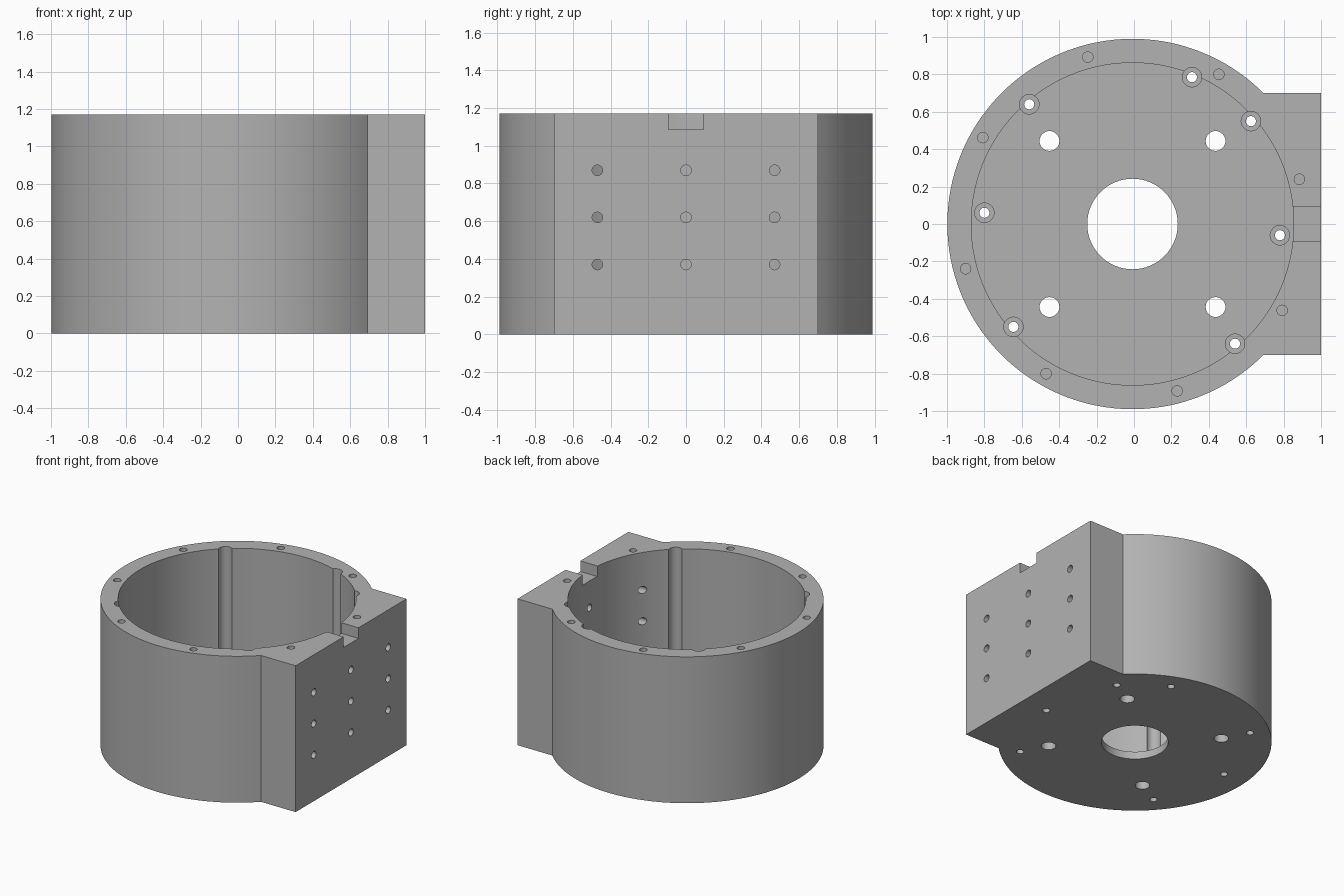
import bpy, bmesh
from math import sin, cos, radians, pi, asin
from mathutils import Matrix, Vector

if "Cube" in bpy.data.objects:
    bpy.data.objects.remove(bpy.data.objects["Cube"], do_unlink=True)

CX, R, H = -0.008, 0.99, 1.17       # drum axis, outer radius, height
INNER, FLOOR = 0.862, 0.06          # cavity radius, floor thickness
HALF = 0.70                         # half width of the flat mounting block

grey = bpy.data.materials.new("plain grey")
grey.use_nodes = True
grey.diffuse_color = (0.45, 0.45, 0.45, 1)
grey.node_tree.nodes["Principled BSDF"].inputs["Base Color"].default_value = (0.45, 0.45, 0.45, 1)


def make_object(name, bm):
    bmesh.ops.recalc_face_normals(bm, faces=bm.faces)
    mesh = bpy.data.meshes.new(name)
    bm.to_mesh(mesh)
    bm.free()
    mesh.materials.append(grey)
    obj = bpy.data.objects.new(name, mesh)
    bpy.context.collection.objects.link(obj)
    return obj


def add_cylinder(bm, x, y, z0, z1, r, n=24):
    bmesh.ops.create_cone(bm, cap_ends=True, segments=n, radius1=r, radius2=r, depth=z1 - z0,
                          matrix=Matrix.Translation((x, y, (z0 + z1) / 2)))


def upright_holes(name, points, z0, z1, r, n=24):
    bm = bmesh.new()
    for x, y in points:
        add_cylinder(bm, x, y, z0, z1, r, n)
    return make_object(name, bm)


# Drum outline with the flat block on its left side
bm = bmesh.new()
start = asin(HALF / R)
steps = 128
outline = [(CX + R * cos(a), R * sin(a)) for a in
           (start + (2 * pi - 2 * start) * i / steps for i in range(steps + 1))]
outline += [(1, -HALF), (1, HALF)]
base = bm.faces.new([bm.verts.new((x, y, 0)) for x, y in outline])
top = bmesh.ops.extrude_face_region(bm, geom=[base])["geom"]
bmesh.ops.translate(bm, verts=[v for v in top if isinstance(v, bmesh.types.BMVert)], vec=(0, 0, H))
housing = make_object("housing", bm)

# Hole layouts
screws = [(-0.56, 0.64), (0.31, 0.785), (0.625, 0.55), (-0.80, 0.06),
          (0.78, -0.06), (-0.645, -0.55), (0.54, -0.64)]
rim = [(CX + 0.924 * cos(radians(15 + 45 * k)), 0.924 * sin(radians(15 + 45 * k))) for k in range(8)]
mounts = [(CX + sx * 0.444, sy * 0.444) for sx in (-1, 1) for sy in (-1, 1)]

cutters = [
    upright_holes("cavity_cutter", [(CX, 0)], FLOOR, H + 0.2, INNER, 128),
    upright_holes("screw_channel_cutter", screws, FLOOR * 0.5, H + 0.1, 0.052, 32),
    upright_holes("screw_hole_cutter", screws, -0.1, FLOOR + 0.1, 0.027),
    upright_holes("rim_hole_cutter", rim, H - 0.25, H + 0.1, 0.028),
    upright_holes("mount_hole_cutter", mounts, -0.1, FLOOR + 0.1, 0.053, 32),
    upright_holes("shaft_hole_cutter", [(CX, 0)], -0.1, FLOOR + 0.1, 0.242, 64),
]

# Grid of cross holes through the flat face into the cavity
bm = bmesh.new()
for y in (-0.47, 0, 0.47):
    for z in (0.37, 0.62, 0.87):
        bmesh.ops.create_cone(bm, cap_ends=True, segments=24, radius1=0.028, radius2=0.028, depth=0.7,
                              matrix=Matrix.Translation((0.85, y, z)) @ Matrix.Rotation(pi / 2, 4, 'Y'))
cutters.append(make_object("side_hole_cutter", bm))

# Cable notch in the rim
bm = bmesh.new()
bmesh.ops.create_cube(bm, size=1, matrix=Matrix.Translation((0.9, 0, H + 0.015))
                      @ Matrix.Diagonal((0.4, 0.188, 0.2, 1)))
cutters.append(make_object("notch_cutter", bm))

# Cut everything out of the solid
bpy.ops.object.select_all(action='DESELECT')
bpy.context.view_layer.objects.active = housing
housing.select_set(True)
for cutter in cutters:
    cutter.hide_render = True
    mod = housing.modifiers.new(cutter.name, 'BOOLEAN')
    mod.operation = 'DIFFERENCE'
    mod.solver = 'EXACT'
    mod.object = cutter
    bpy.ops.object.modifier_apply(modifier=mod.name)
for cutter in cutters:
    bpy.data.objects.remove(cutter, do_unlink=True)

bpy.ops.object.shade_smooth_by_angle(angle=radians(30))
